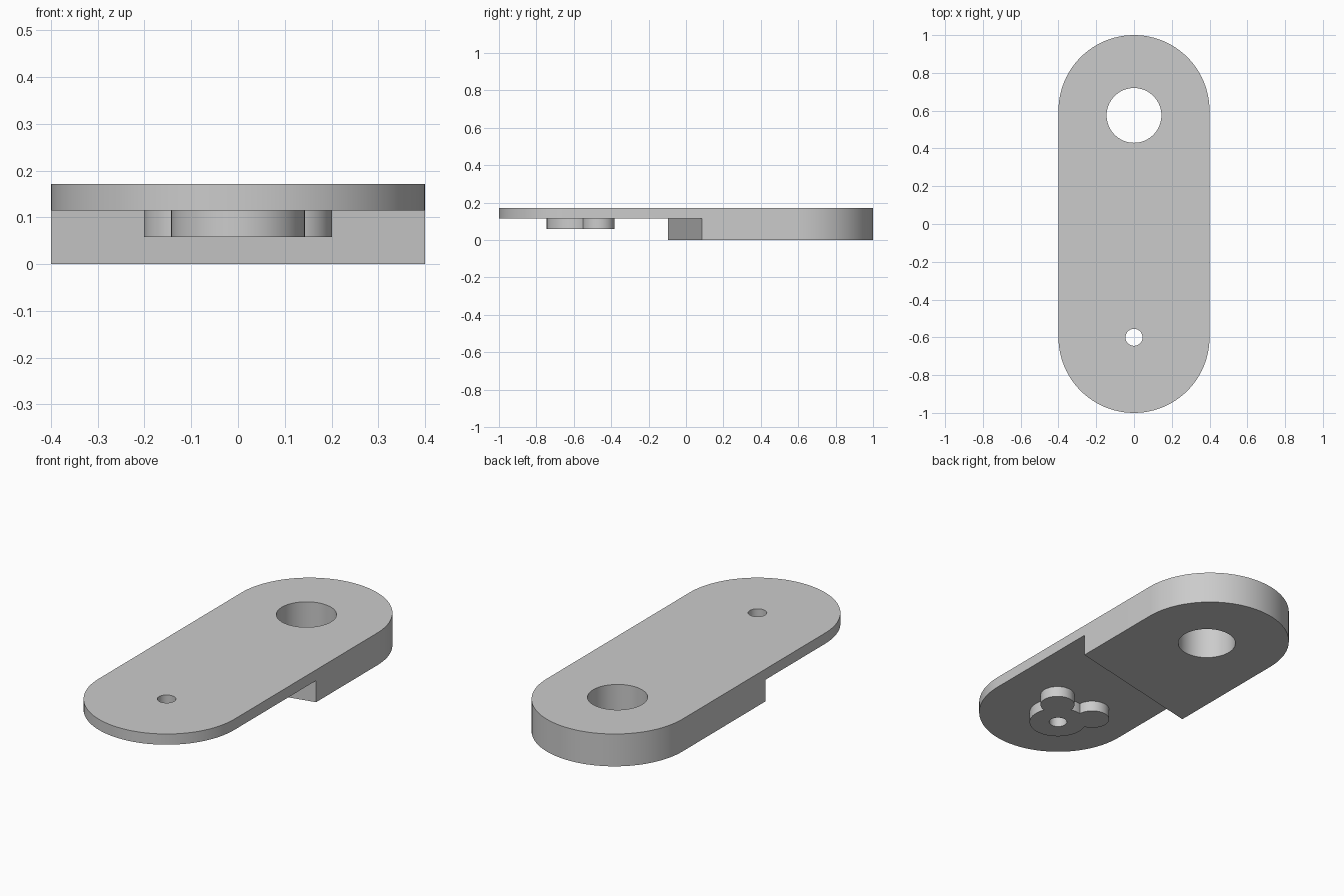
import bpy, bmesh, math

if "Cube" in bpy.data.objects:
    bpy.data.objects.remove(bpy.data.objects["Cube"])

grey = bpy.data.materials.new("plain grey")
grey.diffuse_color = (0.6, 0.6, 0.6, 1)
grey.use_nodes = True
grey.node_tree.nodes["Principled BSDF"].inputs["Base Color"].default_value = grey.diffuse_color


def prism(name, pts, z0, z1):
    """Extrude a counter-clockwise outline from z0 to z1."""
    bm = bmesh.new()
    low = [bm.verts.new((x, y, z0)) for x, y in pts]
    top = [bm.verts.new((x, y, z1)) for x, y in pts]
    bm.faces.new(low[::-1])
    bm.faces.new(top)
    n = len(pts)
    for i in range(n):
        j = (i + 1) % n
        bm.faces.new((low[i], low[j], top[j], top[i]))
    me = bpy.data.meshes.new(name)
    bm.to_mesh(me)
    bm.free()
    me.materials.append(grey)
    ob = bpy.data.objects.new(name, me)
    bpy.context.collection.objects.link(ob)
    return ob


def arc(cx, cy, r, a0, a1, n):
    return [(cx + r * math.cos(math.radians(a0 + (a1 - a0) * i / n)),
             cy + r * math.sin(math.radians(a0 + (a1 - a0) * i / n)))
            for i in range(n + 1)]


def circle(cx, cy, r, n=64):
    return arc(cx, cy, r, 0, 360, n)[:-1]


def combine(ob, tool, op):
    """Apply a boolean and remove the helper."""
    bpy.context.view_layer.objects.active = ob
    mod = ob.modifiers.new("cut", 'BOOLEAN')
    mod.operation, mod.solver, mod.object = op, 'EXACT', tool
    bpy.ops.object.modifier_apply(modifier=mod.name)
    bpy.data.objects.remove(tool)


# Round-ended body at full thickness
TOP, STEP, BOSS = 0.172, 0.115, 0.058
body = prism("link_plate", arc(0, 0.6, 0.4, 0, 180, 48) + arc(0, -0.6, 0.4, 180, 360, 48), 0, TOP)

# Thin front half, ending in a slanted step
edge = lambda x: -0.005 + 0.225 * x
combine(body, prism("step_cutter", [(-1, -2), (1, -2), (1, edge(1)), (-1, edge(-1))], -0.1, STEP), 'DIFFERENCE')

# Three-lobed boss under the thin half
for cx, cy, r in ((0, -0.602, 0.143), (0.115, -0.467, 0.086), (-0.115, -0.467, 0.086)):
    combine(body, prism("boss_lobe", circle(cx, cy, r), BOSS, 0.14), 'UNION')

# Large and small through holes
for cy, r in ((0.575, 0.145), (-0.6, 0.045)):
    combine(body, prism("hole_cutter", circle(0, cy, r), -0.1, 0.3), 'DIFFERENCE')

bpy.ops.object.select_all(action='DESELECT')
body.select_set(True)
bpy.context.view_layer.objects.active = body
bpy.ops.object.shade_smooth_by_angle(angle=math.radians(30))
